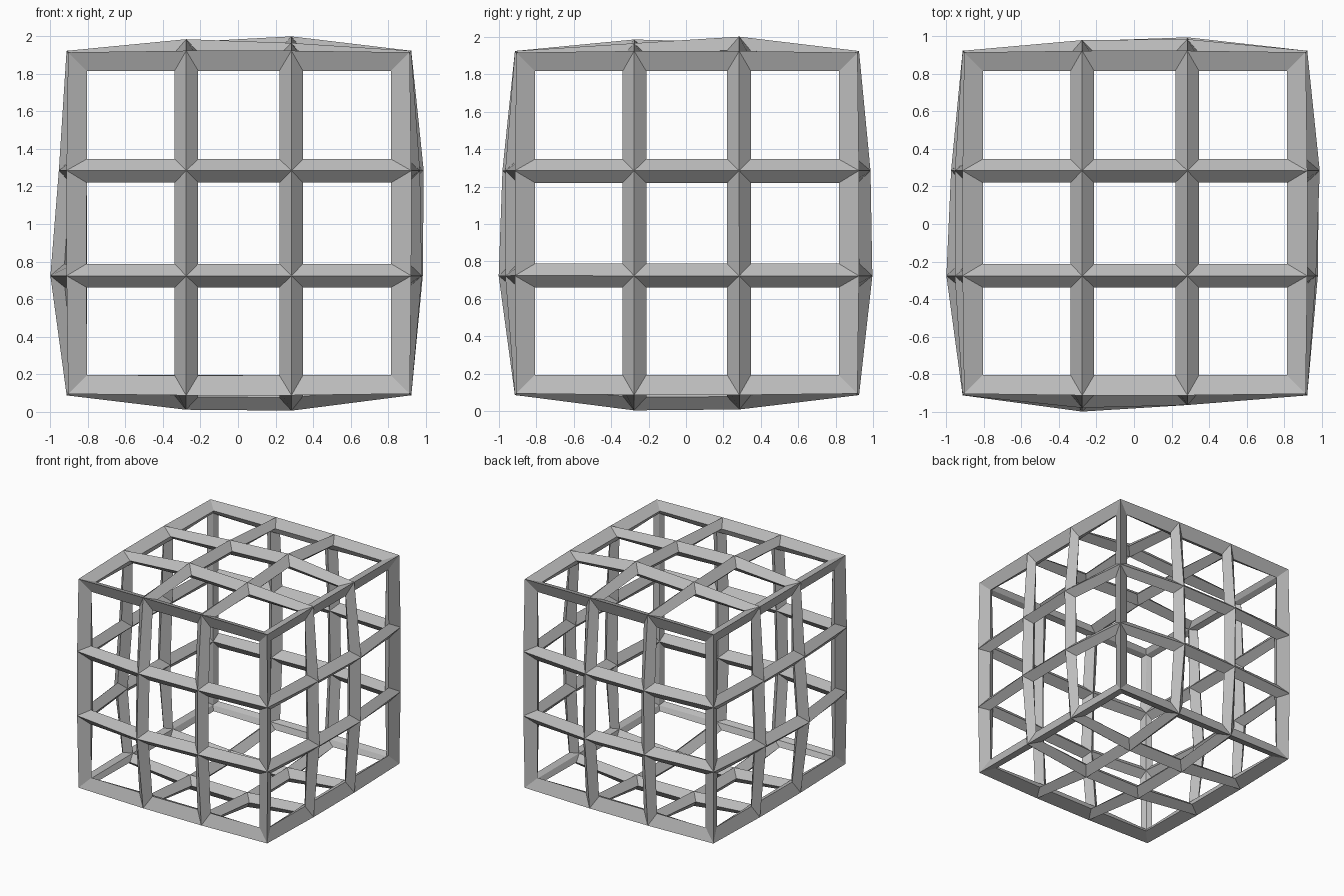
import bpy
import bmesh

cube = bpy.data.objects.get("Cube")
if cube:
    bpy.data.objects.remove(cube, do_unlink=True)

BAR = 0.126                  # bar thickness
HALF = BAR / 2
CORNER = (-0.932, 0.942)     # outer ridge of the cube edges
INNER = (-0.275, 0.283)      # inner grid lines

# Outer height of the four middle nodes of every side (low/high first axis,
# low/high second axis), making each side bulge a little unevenly
BULGE = {
    (0, -1): (1.00, 0.955, 0.975, 0.955),
    (0, 1): (0.98, 0.97, 0.985, 0.99),
    (1, -1): (1.00, 0.98, 0.965, 0.965),
    (1, 1): (0.975, 0.98, 0.995, 0.985),
    (2, -1): (0.99, 0.985, 0.995, 0.99),
    (2, 1): (0.985, 0.97, 0.965, 1.00),
}


def place(co):
    """Move one node of the regular grid to its bulged position."""
    outer = [i for i in range(3) if abs(co[i]) > 0.9]
    pos = [0, 0, 0]
    for i in range(3):
        side = co[i] > 0
        if i in outer:
            pos[i] = CORNER[side] + (-HALF if side else HALF)
        else:
            pos[i] = INNER[side]
    if len(outer) == 1:
        axis = outer[0]
        a, b = [i for i in range(3) if i != axis]
        sign = 1 if co[axis] > 0 else -1
        pos[axis] = sign * (BULGE[axis, sign][2 * (co[a] > 0) + (co[b] > 0)] - HALF)
    return pos[0], pos[1], pos[2] + 1


# Cube divided into three by three panels per side
bm = bmesh.new()
bmesh.ops.create_cube(bm, size=2)
bmesh.ops.subdivide_edges(bm, edges=bm.edges[:], cuts=2, use_grid_fill=True)
for v in bm.verts:
    v.co = place(v.co)
bmesh.ops.recalc_face_normals(bm, faces=bm.faces[:])
mesh = bpy.data.meshes.new("lattice_cube")
bm.to_mesh(mesh)
bm.free()

frame = bpy.data.objects.new("lattice_cube", mesh)
bpy.context.collection.objects.link(frame)

# Turn the panel edges into bars
wire = frame.modifiers.new("bars", 'WIREFRAME')
wire.thickness = BAR
wire.offset = 0
wire.use_even_offset = True
wire.use_replace = True

# Plain grey material
grey = bpy.data.materials.new("plain_grey")
grey.use_nodes = True
color = (0.5, 0.5, 0.5, 1)
grey.diffuse_color = color
grey.node_tree.nodes["Principled BSDF"].inputs["Base Color"].default_value = color
mesh.materials.append(grey)
